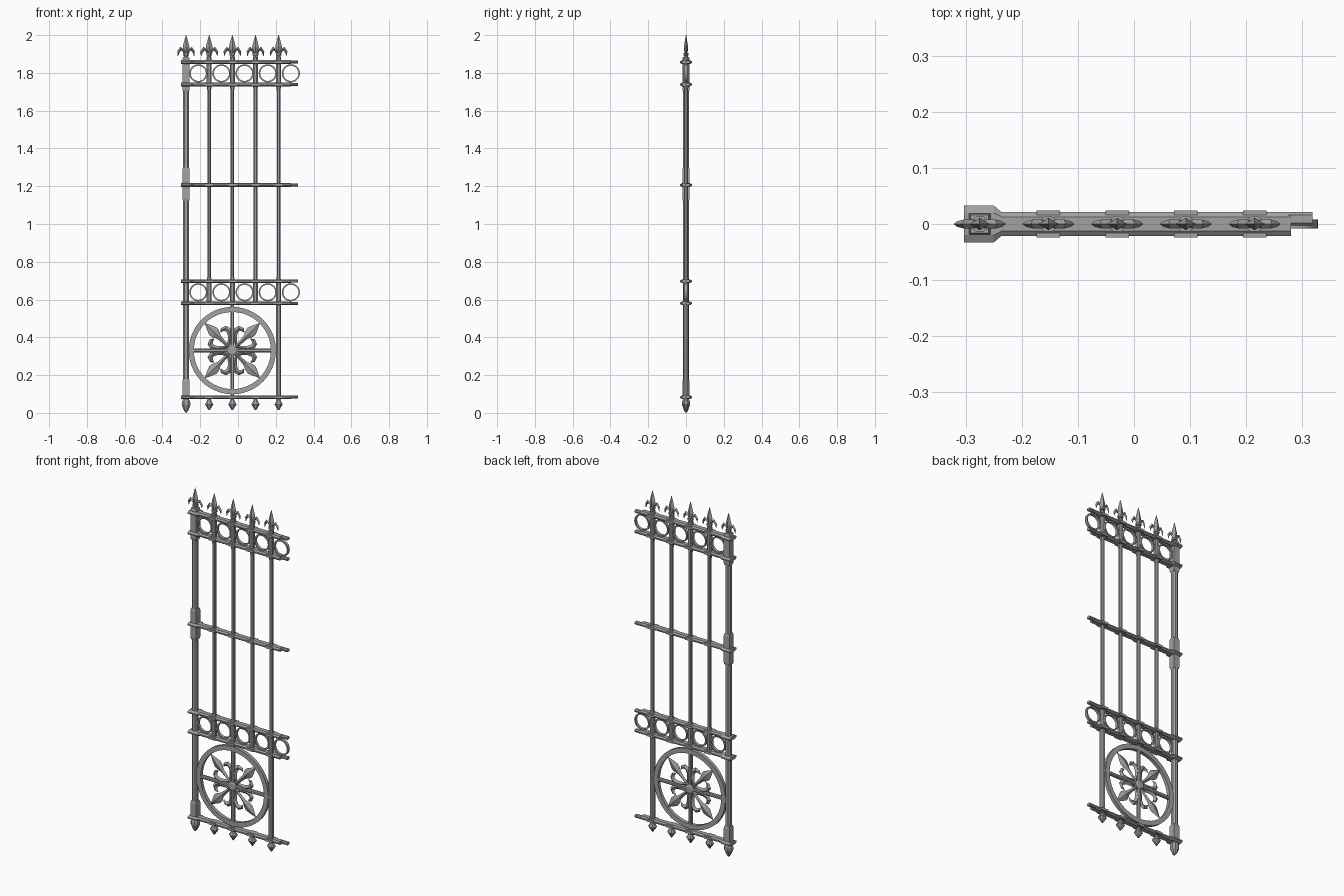
import bpy, bmesh, math
from mathutils import Vector

cube = bpy.data.objects.get("Cube")
if cube:
    bpy.data.objects.remove(cube, do_unlink=True)

iron = bpy.data.materials.new("grey iron")
iron.use_nodes = True
iron.diffuse_color = (0.36, 0.36, 0.36, 1)
iron.node_tree.nodes["Principled BSDF"].inputs["Base Color"].default_value = iron.diffuse_color

# Unit cross-sections: (across the path, along y)
DIAMOND = [(1, 0), (0, 1), (-1, 0), (0, -1)]
SQUARE = [(1, 1), (-1, 1), (-1, -1), (1, -1)]
CHAMFER = [(1, .5), (.5, 1), (-.5, 1), (-1, .5), (-1, -.5), (-.5, -1), (.5, -1), (1, -.5)]
MOULDED = [(.35, 1), (1, .6), (1, -.6), (.35, -1), (-.35, -1), (-1, -.6), (-1, .6), (-.35, 1)]


def loft(name, stations, section, closed=False, y=0.0, smooth=False):
    """Sweep a section along stations (x, z, half width, half depth)."""
    bm = bmesh.new()
    pts = [Vector(s[:2]) for s in stations]
    n, m = len(pts), len(section)
    loops = []
    for i, (x, z, w, d) in enumerate(stations):
        if closed:
            t = pts[(i + 1) % n] - pts[i - 1]
        else:
            t = pts[min(i + 1, n - 1)] - pts[max(i - 1, 0)]
        t.normalize()
        loops.append([bm.verts.new((x + t.y * a * w, y + b * d, z - t.x * a * w)) for a, b in section])
    for i in range(n if closed else n - 1):
        p, q = loops[i], loops[(i + 1) % n]
        for j in range(m):
            k = (j + 1) % m
            bm.faces.new((p[j], p[k], q[k], q[j]))
    if not closed:
        bm.faces.new(loops[0])
        bm.faces.new(loops[-1])
    bmesh.ops.recalc_face_normals(bm, faces=bm.faces)
    mesh = bpy.data.meshes.new(name)
    bm.to_mesh(mesh)
    bm.free()
    mesh.materials.append(iron)
    ob = bpy.data.objects.new(name, mesh)
    bpy.context.collection.objects.link(ob)
    if smooth:
        bpy.ops.object.select_all(action='DESELECT')
        ob.select_set(True)
        bpy.context.view_layer.objects.active = ob
        bpy.ops.object.shade_smooth_by_angle(angle=math.radians(30))
    return ob


def upright(name, x, stations, section):
    return loft(name, [(x, z, w, d) for z, w, d in stations], section)


def ring(name, cx, cz, outer, inner, depth, steps):
    r, w = (outer + inner) / 2, (outer - inner) / 2
    path = []
    for i in range(steps):
        a = math.tau * i / steps
        path.append((cx + r * math.cos(a), cz + r * math.sin(a), w, depth))
    loft(name, path, SQUARE, closed=True, smooth=True)


POST = -0.275
STEP = 0.1225
BARS = [POST + STEP * i for i in range(1, 5)]
RAILS = [0.083, 0.58, 0.697, 1.207, 1.738, 1.857]

# Rails with a wide collar round the post and a half-lapped end
for z in RAILS:
    loft("rail", [(-.303, z, .01, .033), (-.25, z, .01, .033), (-.236, z, .01, .021),
                  (.28, z, .01, .021)], MOULDED)
    loft("rail_lap", [(.275, z, .008, .012), (.318, z, .008, .012)], MOULDED, y=.009)
    for x in BARS:
        upright("rail_boss", x, [(z - .007, .021, .024), (z + .007, .021, .024)], SQUARE)

# Post: chamfered shaft with square blocks
upright("post_shaft", POST, [(.06, .016, .016), (1.88, .016, .016)], CHAMFER)
for low, high in ((.075, .18), (1.12, 1.30), (1.70, 1.885)):
    upright("post_block", POST, [(low, .016, .016), (low + .012, .019, .019),
                                 (high - .012, .019, .019), (high, .016, .016)], SQUARE)

# Bars; the outer one runs to the ground as a wider stile
for x in BARS:
    upright("bar", x, [(.57, .013, .013), (.705, .013, .013), (.72, .0095, .0105),
                       (1.705, .0095, .0105), (1.73, .013, .013), (1.885, .013, .013)], CHAMFER)
upright("lower_stile", BARS[3], [(.07, .013, .013), (.58, .013, .013)], CHAMFER)

# Pointed feet
upright("post_foot", POST, [(.075, .014, .014), (.06, .022, .021), (.042, .023, .021),
                            (.012, .011, .011), (.002, .004, .004)], CHAMFER)
for x in BARS:
    upright("bar_foot", x, [(.075, .008, .008), (.065, .011, .011), (.045, .022, .019),
                            (.014, .003, .003)], CHAMFER)

# Spear finials with curled side leaves
for x in [POST] + BARS:
    upright("finial_spear", x, [(1.875, .012, .012), (1.90, .009, .008), (1.938, .018, .011),
                                (1.965, .011, .007), (2.0, .001, .001)], DIAMOND)
    upright("finial_band", x, [(1.893, .015, .013), (1.905, .015, .013)], CHAMFER)
    for s in (-1, 1):
        leaf = [(.004, 1.895, .005, .006), (.014, 1.92, .008, .008), (.028, 1.928, .010, .008),
                (.040, 1.912, .007, .005), (.043, 1.890, .001, .001)]
        loft("finial_leaf", [(x + s * a, z, w, d) for a, z, w, d in leaf], DIAMOND)

# Ring friezes
for z in (1.7975, .6385):
    for i in range(5):
        ring("frieze_ring", POST + STEP * (i + .53), z, .048, .040, .008, 28)

# Lower panel: large ring, cross bars and hub
CX, CZ = BARS[1], 0.33
ring("panel_ring", CX, CZ, .231, .204, .010, 48)
upright("panel_upright", CX, [(.08, .010, .010), (.58, .010, .010)], CHAMFER)
loft("panel_crossbar", [(POST, CZ, .010, .010), (BARS[3], CZ, .010, .010)], CHAMFER)
HUB = [(math.cos(math.tau * i / 16), math.sin(math.tau * i / 16)) for i in range(16)]
hub = loft("panel_hub", [(0, -.016, .018, .018), (0, -.011, .027, .027),
                         (0, .011, .027, .027), (0, .016, .018, .018)], HUB)
hub.rotation_euler.x = math.pi / 2
hub.location = (CX, 0, CZ)

# Rosette: four diagonal leaves, each with two curled side petals
LEAF = [(.01, 0, .010, .008), (.06, 0, .009, .008), (.10, 0, .013, .009), (.125, 0, .025, .011),
        (.145, 0, .028, .011), (.170, 0, .018, .008), (.205, 0, .001, .001)]
PETAL = [(.035, .006, .006, .006), (.050, .030, .010, .009), (.066, .050, .013, .010),
         (.088, .062, .015, .010), (.108, .058, .014, .010), (.117, .040, .010, .007),
         (.112, .024, .002, .002)]
for q in range(4):
    a = math.pi / 4 + q * math.pi / 2
    c, s = math.cos(a), math.sin(a)

    def place(stations, side):
        return [(CX + u * c - side * v * s, CZ + u * s + side * v * c, w, d)
                for u, v, w, d in stations]

    loft("rosette_leaf", place(LEAF, 1), DIAMOND)
    for side in (-1, 1):
        loft("rosette_petal", place(PETAL, side), DIAMOND)
